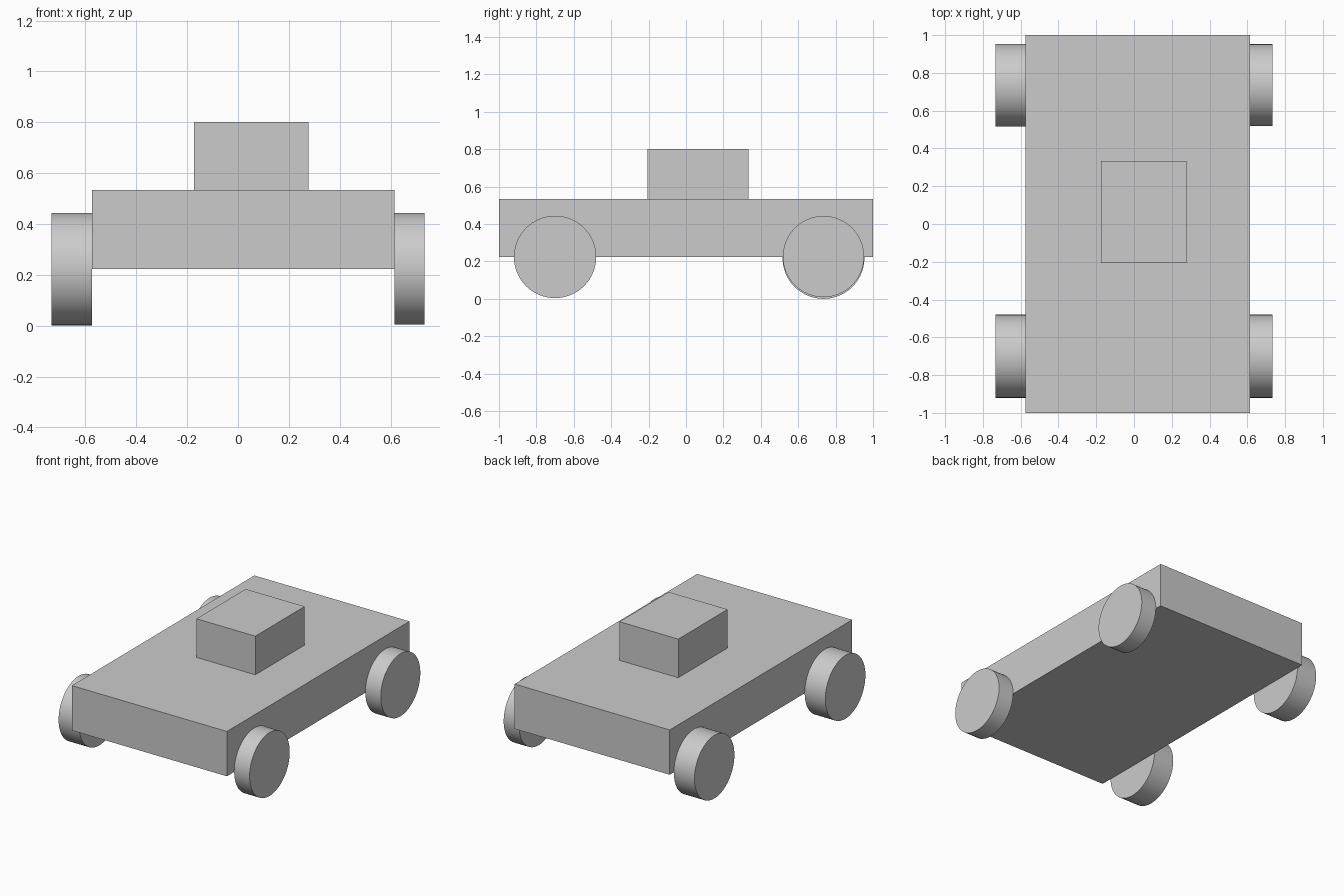
import bpy
from math import pi, radians

if "Cube" in bpy.data.objects:
    bpy.data.objects.remove(bpy.data.objects["Cube"])


def box(name, lo, hi):
    """Box between two opposite corners."""
    centre = [(a + b) / 2 for a, b in zip(lo, hi)]
    bpy.ops.mesh.primitive_cube_add(size=1, location=centre)
    ob = bpy.context.object
    ob.name = name
    ob.scale = [b - a for a, b in zip(lo, hi)]
    bpy.ops.object.transform_apply(location=False, rotation=False, scale=True)
    return ob


def wheel(name, x0, x1, y, z, radius):
    """Solid disc with its axle along x."""
    bpy.ops.mesh.primitive_cylinder_add(
        vertices=64, radius=radius, depth=x1 - x0,
        location=((x0 + x1) / 2, y, z), rotation=(0, pi / 2, 0))
    bpy.context.object.name = name
    bpy.ops.object.shade_smooth_by_angle(angle=radians(30))


# Body slab and the off-centre cabin on top
LEFT, RIGHT = -0.575, 0.615
box("body", (LEFT, -1, 0.223), (RIGHT, 1, 0.534))
box("cabin", (-0.174, -0.207, 0.534), (0.278, 0.333, 0.802))

# Wheels flush against the body sides
for side, x0, x1 in (("left", -0.733, LEFT), ("right", RIGHT, 0.733)):
    wheel(f"front_{side}_wheel", x0, x1, -0.70, 0.224, 0.22)
    wheel(f"rear_{side}_wheel", x0, x1, 0.735,
          0.219 if side == "left" else 0.226,
          0.219 if side == "left" else 0.217)
